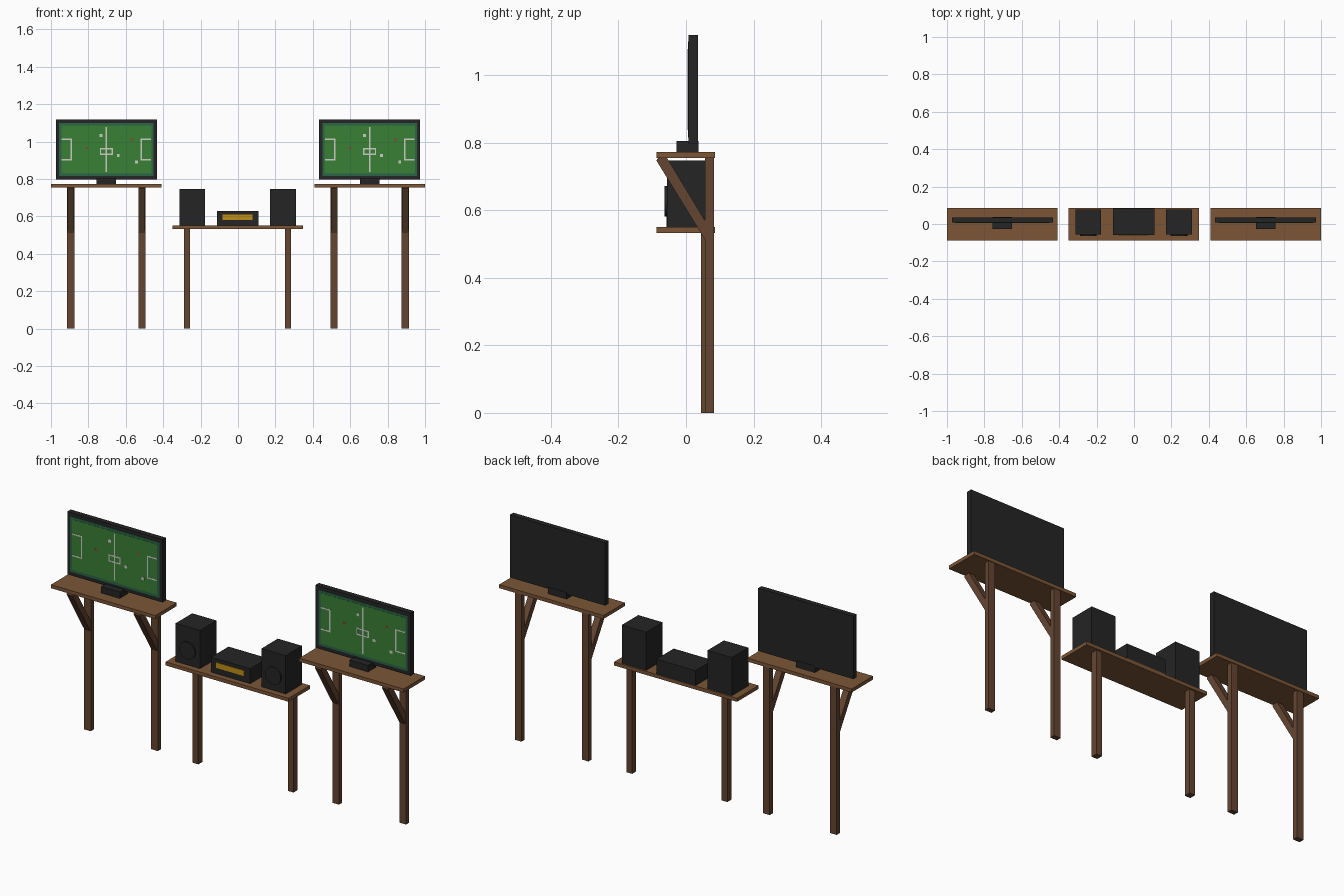
import bpy, math

if "Cube" in bpy.data.objects:
    bpy.data.objects.remove(bpy.data.objects["Cube"])


def mat(name, r, g, b):
    m = bpy.data.materials.new(name)
    m.diffuse_color = (r, g, b, 1)
    m.use_nodes = True
    m.node_tree.nodes["Principled BSDF"].inputs["Base Color"].default_value = m.diffuse_color
    return m


WOOD = mat("shelf wood", 0.20, 0.092, 0.038)
LEG = mat("leg wood", 0.127, 0.060, 0.031)
BLACK = mat("black plastic", 0.018, 0.018, 0.018)
GREEN = mat("grass green", 0.042, 0.215, 0.036)
TEAL = mat("pitch edge green", 0.024, 0.125, 0.062)
WHITE = mat("line white", 0.60, 0.62, 0.56)
AMBER = mat("amber display", 0.52, 0.27, 0.008)
RED = mat("player red", 0.36, 0.04, 0.03)


def mesh(name, verts, faces, m):
    me = bpy.data.meshes.new(name)
    me.from_pydata(verts, [], faces)
    me.materials.append(m)
    ob = bpy.data.objects.new(name, me)
    bpy.context.collection.objects.link(ob)
    return ob


def prism(name, profile, x0, x1, m):
    """Extrude a (y, z) profile, counter-clockwise seen from +x, along x."""
    n = len(profile)
    verts = [(x, y, z) for x in (x0, x1) for y, z in profile]
    faces = [tuple(range(n))[::-1], tuple(range(n, 2 * n))]
    faces += [(i, (i + 1) % n, n + (i + 1) % n, n + i) for i in range(n)]
    return mesh(name, verts, faces, m)


def box(name, x0, x1, y0, y1, z0, z1, m):
    return prism(name, [(y0, z0), (y1, z0), (y1, z1), (y0, z1)], x0, x1, m)


def plate(name, cx, cz, w, h, y, m):
    """Thin painted plate facing the front at depth y."""
    return box(name, cx - w / 2, cx + w / 2, y, y + 0.003, cz - h / 2, cz + h / 2, m)


def television(cx):
    box("screen_frame", cx - 0.27, cx + 0.27, 0.008, 0.035, 0.797, 1.119, BLACK)
    box("screen_stand", cx - 0.053, cx + 0.053, -0.028, 0.037, 0.773, 0.806, BLACK)
    cz = 0.958
    plate("screen_edge", cx, cz, 0.506, 0.284, 0.0065, TEAL)
    plate("pitch", cx, cz, 0.482, 0.258, 0.0055, GREEN)
    y, t = 0.0045, 0.007
    # halfway line and centre box
    plate("halfway_line", cx, cz, t, 0.24, y, WHITE)
    for s in (-1, 1):
        plate("centre_box_line", cx, 0.947 + s * 0.015, 0.07, t, y, WHITE)
        plate("centre_box_side", cx + s * 0.0315, 0.947, t, 0.03, y, WHITE)
        # penalty areas
        plate("area_front", cx + s * 0.187, cz, t, 0.115, y, WHITE)
        for e in (-1, 1):
            plate("area_side", cx + s * 0.212, cz + e * 0.055, 0.056, t, y, WHITE)
    # players
    for px, pz in ((-0.028, 1.033), (0.064, 0.925), (0.161, 0.891)):
        plate("white_player", cx + px, pz, 0.015, 0.015, y, WHITE)
    for px, pz in ((-0.104, 0.967), (0.136, 1.012)):
        plate("red_player", cx + px, pz, 0.013, 0.010, y, RED)


# Two tall stands with braced legs and televisions
for cx in (-0.704, 0.704):
    box("tall_shelf", cx - 0.296, cx + 0.296, -0.087, 0.086, 0.755, 0.773, WOOD)
    for s in (-1, 1):
        lx = cx + s * 0.19
        box("tall_leg", lx - 0.019, lx + 0.019, 0.057, 0.083, 0, 0.755, LEG)
        prism("brace", [(0.058, 0.51), (0.058, 0.567), (-0.056, 0.755), (-0.082, 0.755), (-0.088, 0.748)],
              lx - 0.017, lx + 0.017, LEG)
    television(cx)

# Low middle shelf
box("low_shelf", -0.35, 0.348, -0.087, 0.086, 0.533, 0.551, WOOD)
for lx in (-0.273, 0.267):
    box("low_leg", lx - 0.016, lx + 0.016, 0.045, 0.078, 0, 0.533, LEG)

# Speakers with round cones
for sx in (-0.245, 0.241):
    box("speaker", sx - 0.069, sx + 0.069, -0.056, 0.077, 0.551, 0.747, BLACK)
    bpy.ops.mesh.primitive_cylinder_add(vertices=24, radius=0.045, depth=0.008,
                                        location=(sx, -0.059, 0.627),
                                        rotation=(math.pi / 2, 0, 0))
    cone = bpy.context.object
    cone.name = "speaker_cone"
    cone.data.materials.append(BLACK)

# Amplifier with lit display
box("amplifier", -0.112, 0.11, -0.058, 0.083, 0.551, 0.628, BLACK)
plate("amplifier_display", -0.002, 0.596, 0.16, 0.028, -0.061, AMBER)
